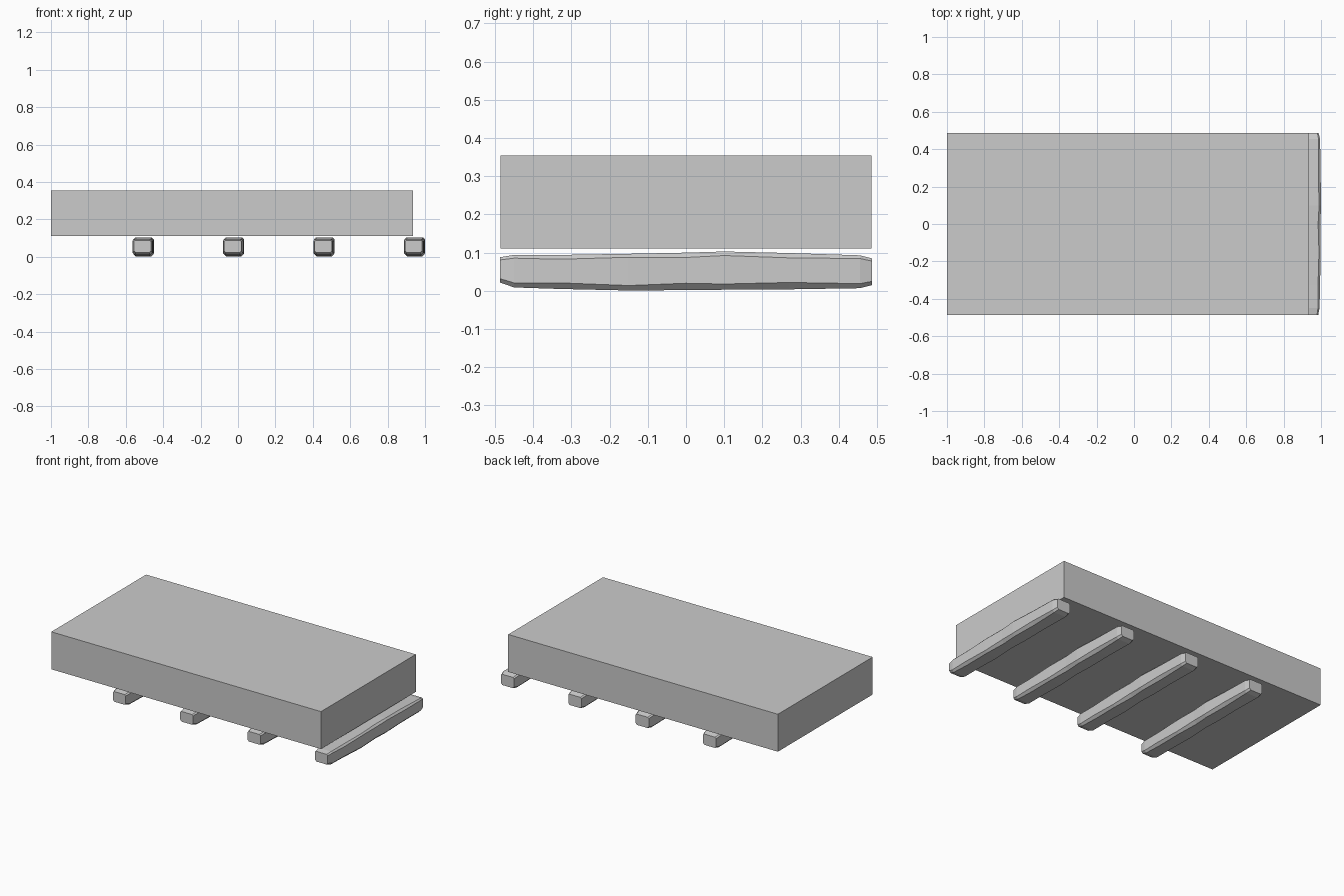
import bpy, bmesh

if "Cube" in bpy.data.objects:
    bpy.data.objects.remove(bpy.data.objects["Cube"])

def make_object(name, mesh, location=(0, 0, 0)):
    obj = bpy.data.objects.new(name, mesh)
    obj.location = location
    bpy.context.collection.objects.link(obj)
    return obj

# Large plain slab resting above the beams
bm = bmesh.new()
bmesh.ops.create_cube(bm, size=1)
bmesh.ops.scale(bm, vec=(1.936, 0.972, 0.243), verts=bm.verts)
slab_mesh = bpy.data.meshes.new("slab")
bm.to_mesh(slab_mesh)
bm.free()
make_object("slab", slab_mesh, (-0.032, 0, 0.2325))

# Rough-hewn beam: y, left, right, bottom, top, corner bevel
stations = [
    (-0.487, -0.050, 0.042, 0.024, 0.090, 0.010),
    (-0.450, -0.056, 0.049, 0.011, 0.096, 0.012),
    (-0.330, -0.055, 0.052, 0.007, 0.096, 0.016),
    (-0.150, -0.052, 0.055, 0.003, 0.099, 0.013),
    (0.000, -0.050, 0.054, 0.004, 0.102, 0.018),
    (0.100, -0.053, 0.057, 0.005, 0.105, 0.015),
    (0.270, -0.055, 0.055, 0.006, 0.101, 0.018),
    (0.455, -0.056, 0.052, 0.009, 0.095, 0.012),
    (0.487, -0.050, 0.044, 0.017, 0.087, 0.010),
]
bm = bmesh.new()
rings = []
for y, l, r, b, t, c in stations:
    section = [(l + c, b), (r - c, b), (r, b + c), (r, t - c * 0.7),
               (r - c * 0.7, t), (l + c * 0.7, t), (l, t - c * 0.7), (l, b + c)]
    rings.append([bm.verts.new((x, y, z)) for x, z in section])
for a, b in zip(rings, rings[1:]):
    for i in range(8):
        j = (i + 1) % 8
        bm.faces.new((a[i], a[j], b[j], b[i]))
bm.faces.new(rings[0])
bm.faces.new(rings[-1])
bmesh.ops.recalc_face_normals(bm, faces=bm.faces)
beam_mesh = bpy.data.meshes.new("beam")
bm.to_mesh(beam_mesh)
bm.free()

# Four evenly spaced beams
for i in range(4):
    make_object(f"support_beam_{i + 1}", beam_mesh, (-0.507 + i * 0.4833, 0, -0.002))
